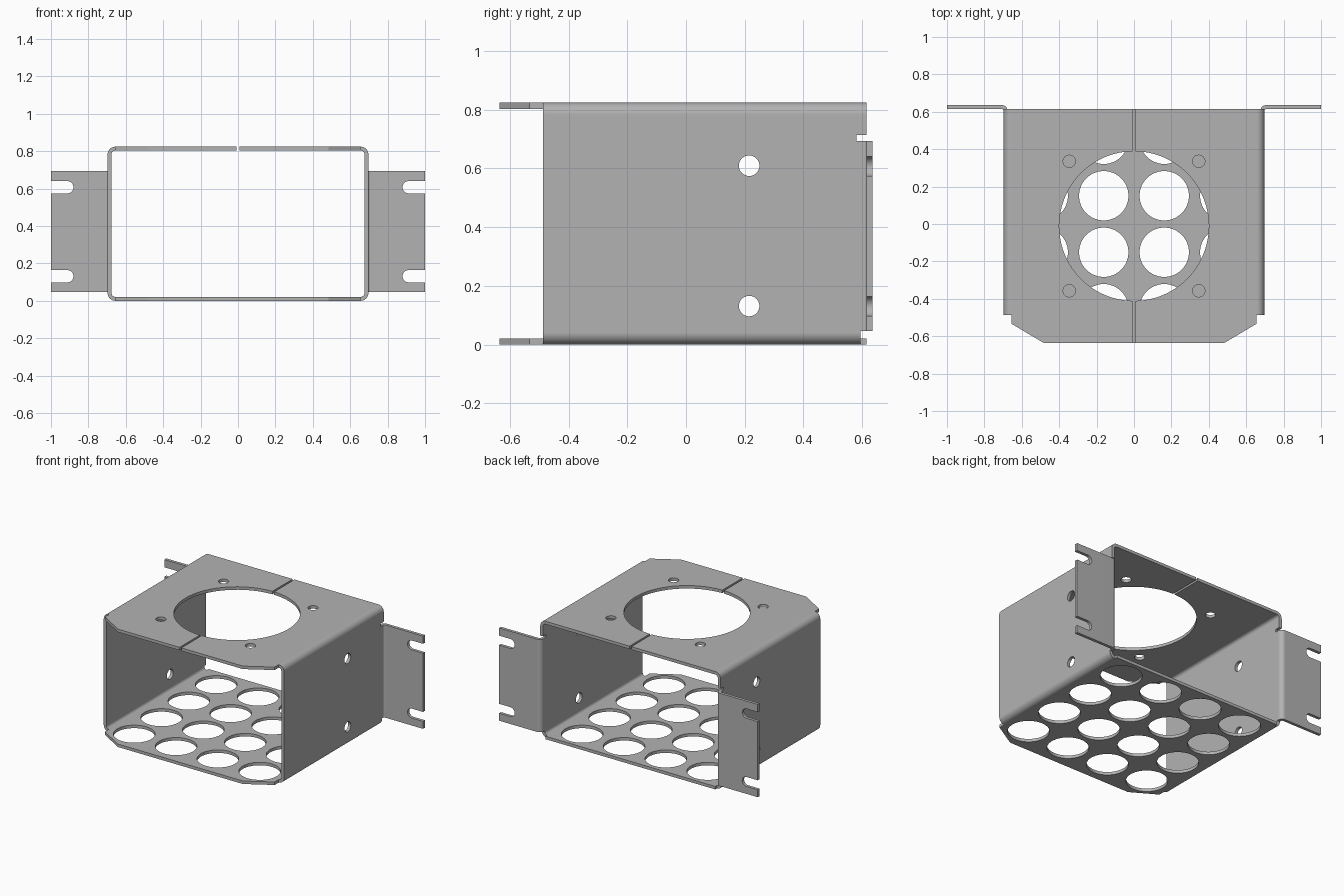
import bpy, bmesh
from math import cos, sin, pi, radians
from mathutils import Vector

if "Cube" in bpy.data.objects:
    bpy.data.objects.remove(bpy.data.objects["Cube"])

STEEL = bpy.data.materials.new("grey_steel")
STEEL.use_nodes = True
GREY = (0.45, 0.45, 0.45, 1)
STEEL.diffuse_color = GREY
STEEL.node_tree.nodes["Principled BSDF"].inputs["Base Color"].default_value = GREY

W, H, T = 0.697, 0.824, 0.021      # half width, height, sheet thickness
FRONT, BACK = -0.636, 0.614
BEND = 0.041                       # outer bend radius
MID_Y = (FRONT + BACK) / 2


def arc(cx, cy, r, a0, a1, n):
    return [(cx + r * cos(radians(a0 + (a1 - a0) * i / n)),
             cy + r * sin(radians(a0 + (a1 - a0) * i / n))) for i in range(n + 1)]


def circle(cx, cy, r, n=48):
    return arc(cx, cy, r, 0, 360, n)[:-1]


def rect(x0, x1, y0, y1):
    return [(x0, y0), (x1, y0), (x1, y1), (x0, y1)]


def mirrored(pts):
    return [(-x, y) for x, y in pts]


def rounded_rect(hw, z0, z1, r):
    pts = []
    for cx, cz, a in ((hw - r, z1 - r, 0), (r - hw, z1 - r, 90),
                      (r - hw, z0 + r, 180), (hw - r, z0 + r, 270)):
        pts += arc(cx, cz, r, a, a + 90, 8)
    return pts


def prisms(name, outlines, axis, lo, hi):
    """Extrude closed outlines along one axis into a single object."""
    def place(p, d):
        return Vector({"x": (d, *p), "y": (p[0], d, p[1]), "z": (*p, d)}[axis])
    bm = bmesh.new()
    for pts in outlines:
        a = [bm.verts.new(place(p, lo)) for p in pts]
        b = [bm.verts.new(place(p, hi)) for p in pts]
        bm.faces.new(a)
        bm.faces.new(b)
        for i in range(len(pts)):
            j = (i + 1) % len(pts)
            bm.faces.new((a[i], a[j], b[j], b[i]))
    bmesh.ops.recalc_face_normals(bm, faces=bm.faces)
    mesh = bpy.data.meshes.new(name)
    bm.to_mesh(mesh)
    bm.free()
    mesh.materials.append(STEEL)
    obj = bpy.data.objects.new(name, mesh)
    bpy.context.collection.objects.link(obj)
    return obj


def select(obj):
    bpy.ops.object.select_all(action="DESELECT")
    obj.select_set(True)
    bpy.context.view_layer.objects.active = obj


def cut(obj, outlines, axis, lo, hi):
    cutter = prisms("cutter", outlines, axis, lo, hi)
    cutter.hide_render = True
    mod = obj.modifiers.new("cut", "BOOLEAN")
    mod.operation, mod.solver, mod.object = "DIFFERENCE", "EXACT", cutter
    select(obj)
    bpy.ops.object.modifier_apply(modifier=mod.name)
    bpy.data.objects.remove(cutter)


def finish(obj):
    select(obj)
    bpy.ops.object.shade_smooth_by_angle(angle=radians(30))
    obj.modifiers.new("flat_normals", "WEIGHTED_NORMAL").keep_sharp = True


# Folded box: a rounded sheet tube, open at front and back
box = prisms("folded_box", [rounded_rect(W, 0, H, BEND)], "y", FRONT, BACK)
cut(box, [rounded_rect(W - T, T, H - T, BEND - T)], "y", -1, 1)

# Front tongues: side walls set back, chamfered corners
EDGE = W - BEND
corner = [(EDGE, -0.487), (EDGE, -0.533), (0.483, FRONT), (0.483, -0.8),
          (0.9, -0.8), (0.9, -0.487)]
cut(box, [corner, mirrored(corner)], "z", -1, 2)

# Back edge: clearance for the ears and relief notches at the bends
ear_gap = rect(EDGE - 0.01, 0.9, 0.046, 0.714)
cut(box, [ear_gap, mirrored(ear_gap)], "y", 0.58, 1)
relief = rect(EDGE, 0.9, -0.1, 0.05)
cut(box, [relief, mirrored(relief)], "y", 0.595, 1)

# Top: fan opening, four screw holes and the seam slit
screws = [circle(sx * 0.346, MID_Y + sy * 0.346, 0.033, 32)
          for sx in (-1, 1) for sy in (-1, 1)]
cut(box, [circle(0, MID_Y, 0.4, 96)] + screws, "z", 0.5, 1)
cut(box, [rect(-0.007, 0.007, -1, 1)], "z", 0.5, 1)

# Bottom: grid of vent holes
steps = (-1.5, -0.5, 0.5, 1.5)
cut(box, [circle(i * 0.3235, j * 0.302, 0.132) for i in steps for j in steps],
    "z", -0.5, 0.4)

# Side walls: two holes on each side
cut(box, [circle(0.215, z, 0.035, 32) for z in (0.131, 0.609)], "x", -1, 1)
finish(box)

# Mounting ears: bent outward from the walls, with open slots
for side, name in ((1, "left_ear"), (-1, "right_ear")):
    cx, cy, r = W + 0.01, 0.605, 0.01
    profile = ([(W - T, 0.58)] + arc(cx, cy, r + T, 180, 90, 8)
               + [(1, cy + r + T), (1, cy + r)]
               + arc(cx, cy, r, 90, 180, 8) + [(W, 0.58)])
    slots = [arc(0.913, z, 0.033, 90, 270, 16) + [(1.1, z - 0.033), (1.1, z + 0.033)]
             for z in (0.131, 0.607)]
    if side < 0:
        profile = mirrored(profile)
        slots = [mirrored(s) for s in slots]
    ear = prisms(name, [profile], "z", 0.046, 0.694)
    cut(ear, slots, "y", 0.4, 0.8)
    finish(ear)
